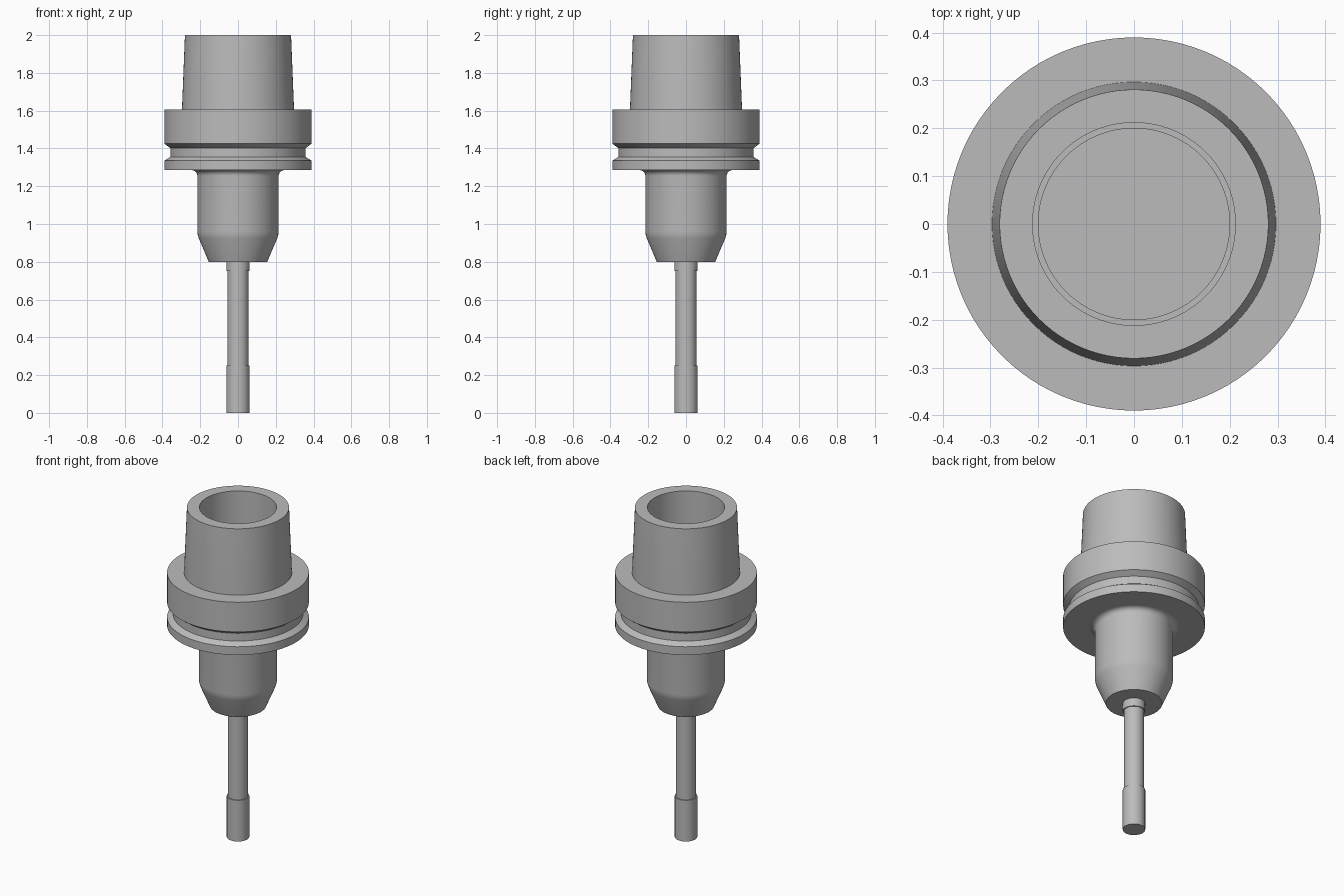
import bpy, bmesh, math

default = bpy.data.objects.get("Cube")
if default:
    bpy.data.objects.remove(default, do_unlink=True)

steel = bpy.data.materials.new("brushed_steel_grey")
steel.use_nodes = True
STEEL = (0.5, 0.5, 0.5, 1)
steel.diffuse_color = STEEL
steel.node_tree.nodes["Principled BSDF"].inputs["Base Color"].default_value = STEEL


def lathe(name, profile, steps=96):
    """Spin a (radius, height) outline about z; points on the axis merge into poles."""
    bm = bmesh.new()
    verts = [bm.verts.new((r, 0, z)) for r, z in profile]
    edges = [bm.edges.new(pair) for pair in zip(verts, verts[1:])]
    bmesh.ops.spin(bm, geom=verts + edges, axis=(0, 0, 1), cent=(0, 0, 0),
                   angle=math.tau, steps=steps)
    bmesh.ops.remove_doubles(bm, verts=bm.verts, dist=1e-5)
    bmesh.ops.recalc_face_normals(bm, faces=bm.faces)
    mesh = bpy.data.meshes.new(name)
    bm.to_mesh(mesh)
    bm.free()
    mesh.materials.append(steel)
    obj = bpy.data.objects.new(name, mesh)
    bpy.context.collection.objects.link(obj)
    bpy.ops.object.select_all(action="DESELECT")
    obj.select_set(True)
    bpy.context.view_layer.objects.active = obj
    bpy.ops.object.shade_smooth_by_angle(angle=math.radians(30))
    return obj


def fillet(radius, height, size, count=6):
    """Concave quarter round from a vertical wall out to a flat underside."""
    angles = [math.pi / 2 * i / count for i in range(count + 1)]
    return [(radius + size * (1 - math.cos(a)), height - size * (1 - math.sin(a)))
            for a in angles]


# Cutting tool: wide tip, slimmer neck, wide shank held by the nose
lathe("cutting_tool", [
    (0, 0), (0.062, 0), (0.062, 0.25), (0.056, 0.25),
    (0.056, 0.75), (0.062, 0.75), (0.062, 0.82), (0, 0.82)], 64)

# Nose: tapered end, straight body and fillet under the flange
lathe("holder_nose", [
    (0, 0.8), (0.155, 0.8), (0.208, 0.925), (0.213, 0.942), (0.215, 0.96)]
    + fillet(0.215, 1.285, 0.03) + [(0.245, 1.3), (0, 1.3)])

# Flange with a gripper groove
lathe("grooved_flange", [
    (0, 1.285), (0.39, 1.285), (0.39, 1.335), (0.358, 1.355), (0.358, 1.402),
    (0.39, 1.425), (0.39, 1.605), (0.2, 1.605), (0.2, 1.5), (0, 1.5)])

# Hollow taper with a deep bore
lathe("hollow_taper", [
    (0.297, 1.6), (0.281, 2), (0.212, 2), (0.212, 1.5), (0, 1.5),
    (0, 1.45), (0.297, 1.45), (0.297, 1.6)])
